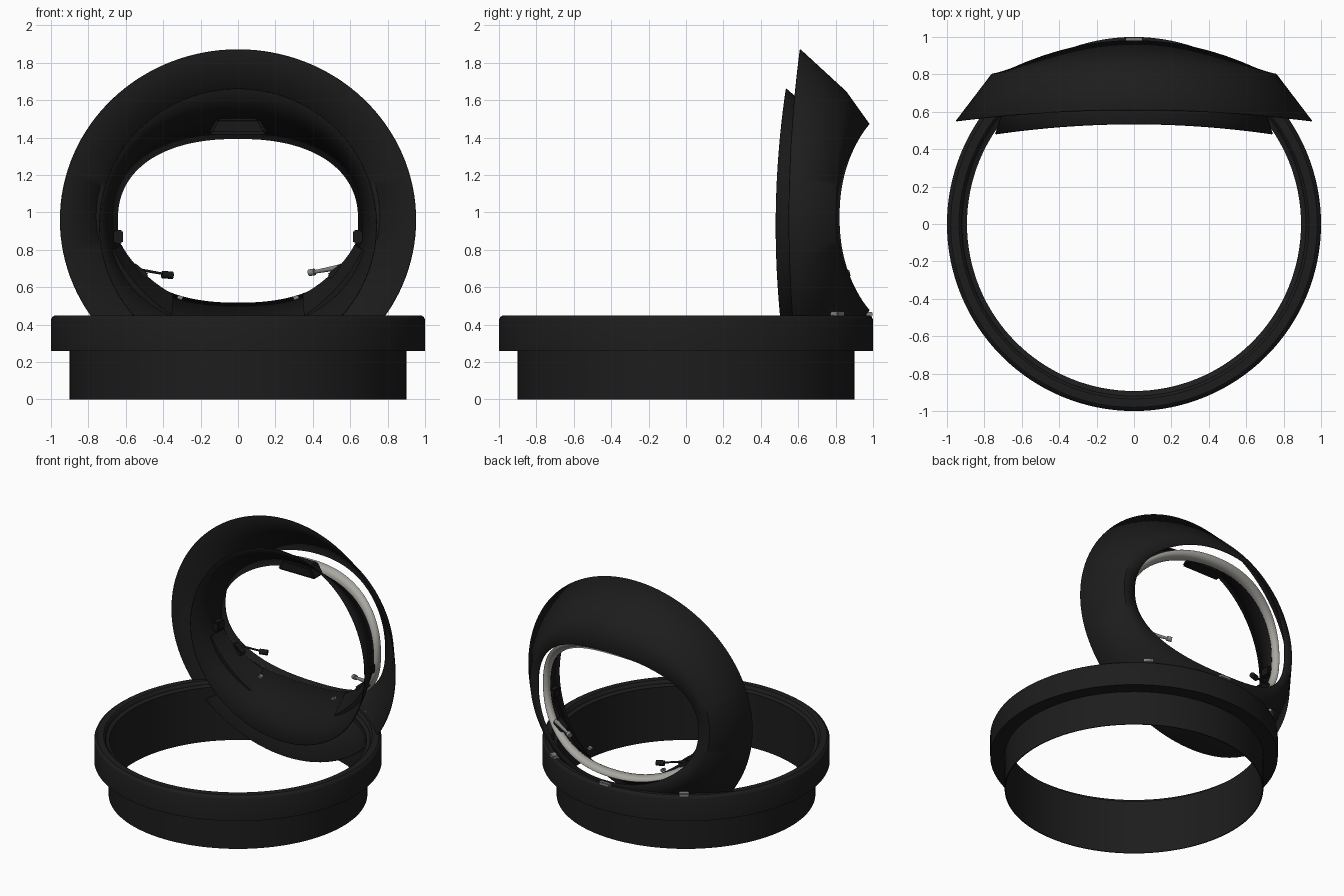
import bpy, bmesh
from math import sin, cos, pi, radians, copysign
from mathutils import Vector

cube = bpy.data.objects.get("Cube")
if cube:
    bpy.data.objects.remove(cube, do_unlink=True)


def material(name, rgb):
    m = bpy.data.materials.new(name)
    m.use_nodes = True
    m.diffuse_color = (*rgb, 1)
    bsdf = next(n for n in m.node_tree.nodes if n.type == 'BSDF_PRINCIPLED')
    bsdf.inputs["Base Color"].default_value = (*rgb, 1)
    return m


black = material("matte_black", (0.012, 0.012, 0.012))
dark = material("liner_black", (0.009, 0.009, 0.009))
grey = material("seal_grey", (0.4, 0.39, 0.36))
metal = material("metal_grey", (0.22, 0.22, 0.21))


def finish(name, bm, mat, angle=35, thickness=0):
    bmesh.ops.recalc_face_normals(bm, faces=bm.faces)
    me = bpy.data.meshes.new(name)
    bm.to_mesh(me)
    bm.free()
    ob = bpy.data.objects.new(name, me)
    bpy.context.collection.objects.link(ob)
    me.materials.append(mat)
    if thickness:
        s = ob.modifiers.new("thickness", 'SOLIDIFY')
        s.thickness = thickness
        s.offset = 0
    bpy.ops.object.select_all(action='DESELECT')
    ob.select_set(True)
    bpy.context.view_layer.objects.active = ob
    bpy.ops.object.shade_smooth_by_angle(angle=radians(angle))
    return ob


def skin(bm, loops, closed=False):
    pairs = list(zip(loops, loops[1:]))
    if closed:
        pairs.append((loops[-1], loops[0]))
    for p, q in pairs:
        n = len(p)
        for i in range(n):
            j = (i + 1) % n
            bm.faces.new((p[i], p[j], q[j], q[i]))


def power(v, n):
    return copysign(abs(v) ** (2 / n), v)


def oval_point(ring, t):
    # Superellipse facing the front, bent back over its width
    half_w, mid_z, half_h, y, bend, n = ring
    x = half_w * power(cos(t), n)
    return Vector((x, y - bend * x * x, mid_z + half_h * power(sin(t), n)))


def loft(name, rings, mat, thickness=0.006, steps=128):
    bm = bmesh.new()
    skin(bm, [[bm.verts.new(oval_point(r, 2 * pi * i / steps))
               for i in range(steps)] for r in rings])
    return finish(name, bm, mat, thickness=thickness)


def lathe(name, profile, mat, steps=128):
    bm = bmesh.new()
    skin(bm, [[bm.verts.new((r * cos(2 * pi * i / steps), r * sin(2 * pi * i / steps), z))
               for i in range(steps)] for r, z in profile], closed=True)
    return finish(name, bm, mat)


def block(name, loc, size, mat, tilt=0, turn=0, taper=1):
    bm = bmesh.new()
    bmesh.ops.create_cube(bm, size=1)
    for v in bm.verts:
        if v.co.z > 0:
            v.co.x *= taper
        v.co = Vector([a * b for a, b in zip(v.co, size)])
    bmesh.ops.bevel(bm, geom=bm.edges[:], offset=min(size) * 0.15, segments=2, affect='EDGES')
    ob = finish(name, bm, mat)
    ob.location = loc
    ob.rotation_euler = (0, tilt, turn)
    return ob


def rod(name, start, end, r1, r2, mat):
    start, end = Vector(start), Vector(end)
    bm = bmesh.new()
    bmesh.ops.create_cone(bm, cap_ends=True, segments=16, radius1=r1, radius2=r2,
                          depth=(end - start).length)
    ob = finish(name, bm, mat)
    ob.location = (start + end) / 2
    ob.rotation_mode = 'QUATERNION'
    ob.rotation_quaternion = (end - start).to_track_quat('Z', 'Y')
    return ob


# Base: stepped collar and lower tube
lathe("collar", [(0.9, 0.26), (1, 0.26), (1, 0.425), (0.994, 0.44), (0.98, 0.45),
                 (0.935, 0.45), (0.925, 0.442), (0.92, 0.425), (0.9, 0.415)], black)
lathe("lower_tube", [(0.9, 0), (0.9, 0.415), (0.893, 0.415), (0.893, 0)], black)

# Raised outer shell with an oval opening
rim = (0.95, 0.96, 0.91, 0.61, 0.066, 2)
shoulder = (0.76, 0.98, 0.665, 0.855, 0.095, 2)
opening = (0.68, 0.975, 0.495, 0.98, 0.35, 2.2)
loft("outer_shell", [rim, shoulder, opening], black)

# Inner liner and the pale seal on its rear edge
liner_front = (0.74, 0.93, 0.73, 0.535, 0.1, 2)
liner_mid = (0.70, 0.95, 0.60, 0.66, 0.11, 2.1)
liner_back = (0.645, 0.955, 0.44, 0.86, 0.33, 2.3)
seal_edge = (0.68, 0.965, 0.485, 0.915, 0.33, 2.3)
loft("inner_liner", [liner_front, liner_mid, liner_back], dark)
loft("rear_seal", [liner_back, seal_edge], grey, 0.004)

# Hinges along the back of the collar
block("hinge_center", (0, 0.98, 0.455), (0.09, 0.035, 0.025), metal)
for side, word in ((-1, "right"), (1, "left")):
    block("hinge_" + word, (side * 0.55, 0.81, 0.458), (0.07, 0.05, 0.025), metal,
          turn=-side * 0.6)

    # Padded strip following the lower liner
    bm = bmesh.new()
    sections = []
    for i in range(17):
        t = radians(194 + 46 * i / 16)
        back, front = oval_point(liner_back, t), oval_point(liner_mid, t)
        inward = Vector((0, 0, 0.955)) - back
        inward.y = 0
        inward = inward.normalized() * (0.012 + 0.02 * sin(pi * i / 16))
        a, b = back.lerp(front, 0.1), back.lerp(front, 0.9)
        pts = (a, a + inward, b + inward, b)
        sections.append([bm.verts.new((-side * p.x, p.y, p.z)) for p in pts])
    skin(bm, sections)
    bm.faces.new(sections[0])
    bm.faces.new(sections[-1])
    finish("lower_pad_" + word, bm, dark)

    # Side latches, brackets and studs
    block("side_latch_" + word, (side * 0.64, 0.68, 0.87), (0.05, 0.08, 0.07), dark)
    block("bracket_" + word, (side * 0.53, 0.76, 0.68), (0.1, 0.06, 0.05), dark,
          tilt=side * -0.7)
    block("stud_" + word, (side * 0.31, 0.72, 0.545), (0.03, 0.03, 0.02), metal,
          tilt=side * -0.4)

# Brow pad at the top of the liner
block("brow_pad", (0, 0.76, 1.46), (0.32, 0.12, 0.085), dark, taper=0.7)

# Microphone boom on one side, nozzle on the other
rod("microphone_boom", (-0.56, 0.78, 0.70), (-0.38, 0.85, 0.668), 0.008, 0.006, dark)
rod("microphone_tip", (-0.405, 0.84, 0.667), (-0.35, 0.86, 0.664), 0.02, 0.02, dark)
rod("nozzle_tube", (0.56, 0.78, 0.71), (0.40, 0.85, 0.68), 0.016, 0.009, metal)
rod("nozzle_tip", (0.41, 0.845, 0.682), (0.38, 0.86, 0.677), 0.018, 0.018, metal)
